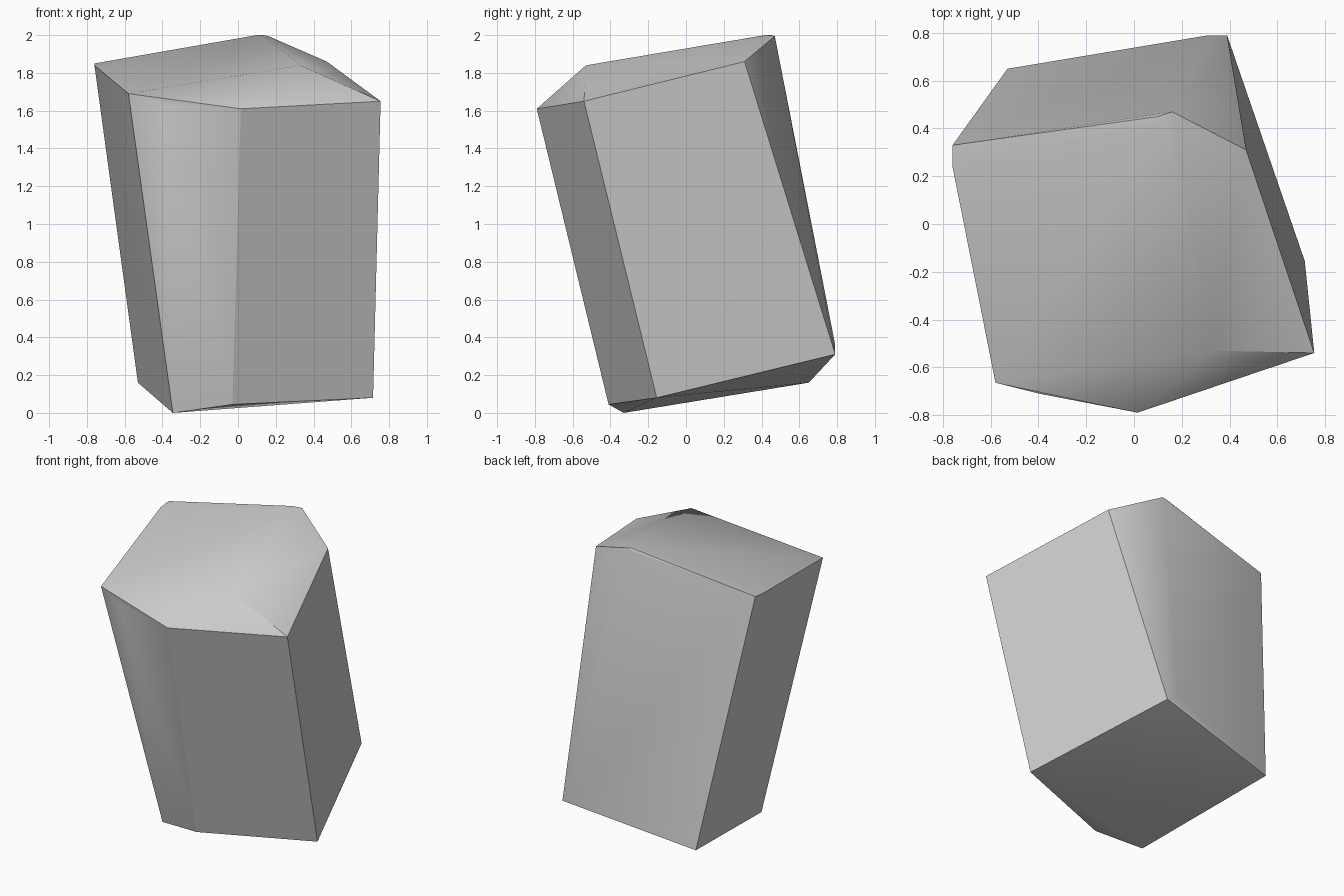
import bpy, bmesh, math

if "Cube" in bpy.data.objects:
    bpy.data.objects.remove(bpy.data.objects["Cube"])

# Corners of the leaning, chipped stone block
top_back = [(0.10, 0.45, 2.0), (0.13, 0.42, 2.0), (0.16, 0.47, 1.995)]
top_rim = [(-0.76, 0.33, 1.85), (-0.76, 0.24, 1.84), (-0.58, -0.665, 1.69),
           (-0.40, -0.71, 1.63), (0.015, -0.79, 1.61), (0.755, -0.54, 1.65),
           (0.33, -0.53, 1.84), (0.47, 0.31, 1.86)]
base = [(0.715, -0.155, 0.08), (-0.345, -0.33, 0.0), (-0.03, -0.41, 0.045),
        (-0.53, 0.65, 0.16), (0.39, 0.79, 0.31), (0.31, 0.79, 0.36)]

# Facets wrapped around the corners
bm = bmesh.new()
for co in top_back + top_rim + base:
    bm.verts.new(co)
res = bmesh.ops.convex_hull(bm, input=bm.verts[:])
loose = [v for v in bm.verts if not v.link_faces]
bmesh.ops.delete(bm, geom=loose, context='VERTS')
bmesh.ops.recalc_face_normals(bm, faces=bm.faces[:])

mesh = bpy.data.meshes.new("stone_block")
bm.to_mesh(mesh)
bm.free()
block = bpy.data.objects.new("stone_block", mesh)
bpy.context.collection.objects.link(block)

# Soft facets, crisp main edges
bpy.context.view_layer.objects.active = block
block.select_set(True)
bpy.ops.object.shade_smooth_by_angle(angle=math.radians(30))
